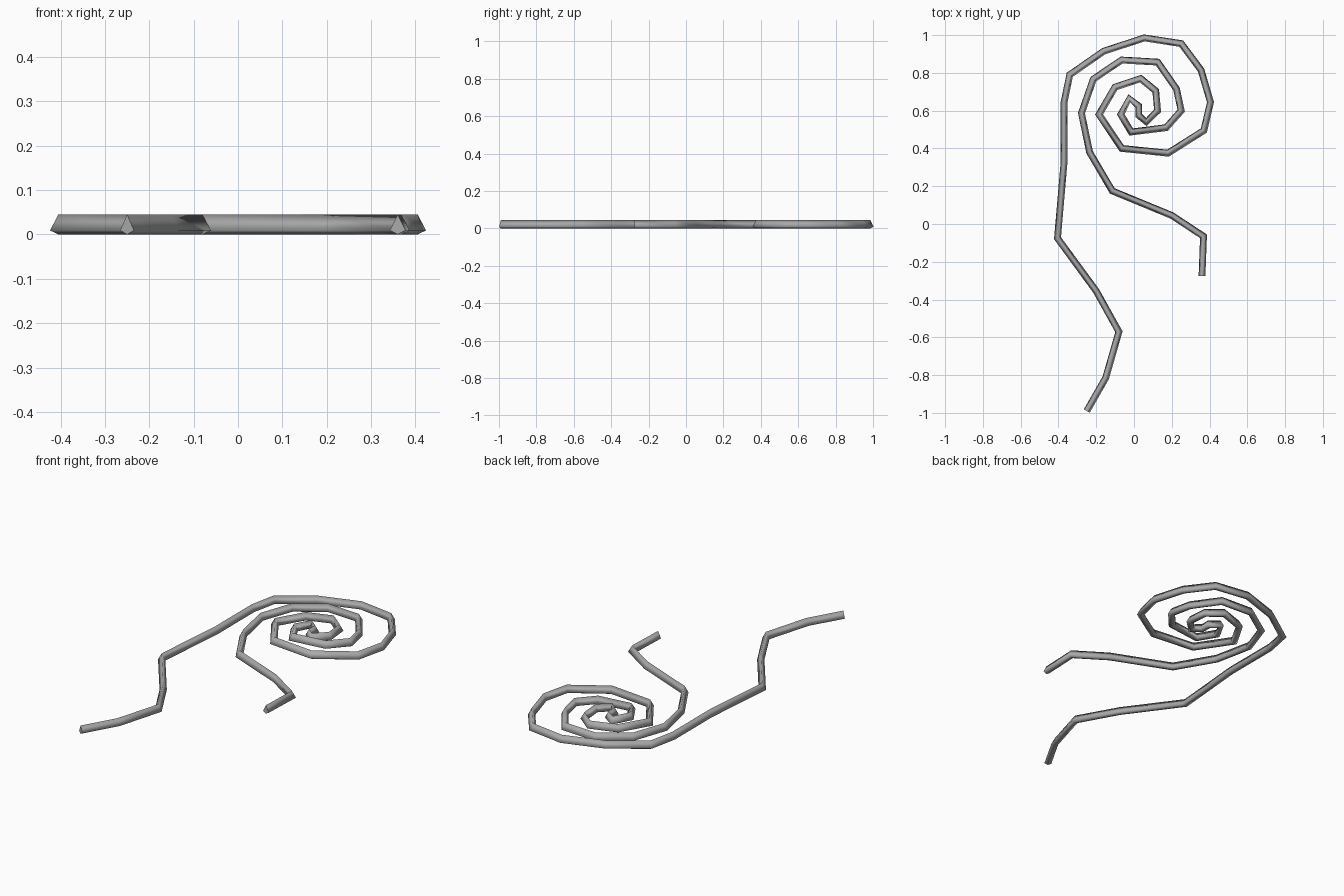
import bpy
import bmesh
from mathutils import Vector

default_cube = bpy.data.objects.get("Cube")
if default_cube:
    bpy.data.objects.remove(default_cube, do_unlink=True)


def make_material(name, colour):
    material = bpy.data.materials.new(name)
    material.use_nodes = True
    material.diffuse_color = colour
    material.node_tree.nodes["Principled BSDF"].inputs["Base Color"].default_value = colour
    return material


def sweep(name, path, section, material):
    """Sweep a closed (across, height) section along a flat path."""
    points = [Vector((x, y, 0)) for x, y in path]
    bm = bmesh.new()
    rings = []
    for i, point in enumerate(points):
        before = point - points[i - 1] if i > 0 else points[i + 1] - point
        after = points[i + 1] - point if i < len(points) - 1 else before
        before, after = before.normalized(), after.normalized()
        along = (before + after).normalized()
        across = Vector((along.y, -along.x, 0))
        # Widen the ring a little so the wire keeps its thickness at bends
        mitre = min(1 / max(along.dot(after), 0.1), 1.2)
        rings.append([
            bm.verts.new(point + across * offset * mitre + Vector((0, 0, height)))
            for offset, height in section
        ])

    # Sides of the wire
    count = len(section)
    for ring, following in zip(rings, rings[1:]):
        for j in range(count):
            k = (j + 1) % count
            side = bm.faces.new((ring[j], ring[k], following[k], following[j]))
            side.smooth = True

    # Flat caps on both ends
    bm.faces.new(rings[0])
    bm.faces.new(list(reversed(rings[-1])))
    bmesh.ops.recalc_face_normals(bm, faces=bm.faces)

    mesh = bpy.data.meshes.new(name)
    bm.to_mesh(mesh)
    bm.free()
    mesh.materials.append(material)
    wire = bpy.data.objects.new(name, mesh)
    bpy.context.collection.objects.link(wire)
    return wire


# Long tail, from its free end up to the coil
long_tail = [
    (-.25, -.99), (-.15, -.815), (-.08, -.57), (-.2, -.355), (-.405, -.075),
    (-.37, .33), (-.37, .645), (-.34, .79),
]
# Coil winding inwards
inward_coil = [
    (-.16, .915), (.055, .985), (.25, .955), (.355, .815), (.405, .645),
    (.37, .495), (.18, .375), (-.065, .4), (-.185, .58), (-.1, .725),
    (.035, .77), (.115, .705), (.125, .6), (.065, .54),
]
# Coil winding back outwards, between the inward turns
outward_coil = [
    (.025, .575), (.025, .625), (-.025, .665), (-.07, .58), (-.015, .487),
    (.17, .51), (.25, .6), (.225, .715), (.125, .857), (-.065, .868),
    (-.215, .767), (-.278, .587), (-.235, .38),
]
# Short tail, ending in a small hook
short_tail = [(-.115, .175), (.2, .045), (.368, -.065), (.36, -.275)]

# Narrow ridge on top, widest near the ground
wire_section = [(0, .045), (.018, .009), (0, 0), (-.018, .009)]

steel_grey = make_material("steel_grey", (.4, .4, .4, 1))
sweep("coiled_wire", long_tail + inward_coil + outward_coil + short_tail,
      wire_section, steel_grey)
